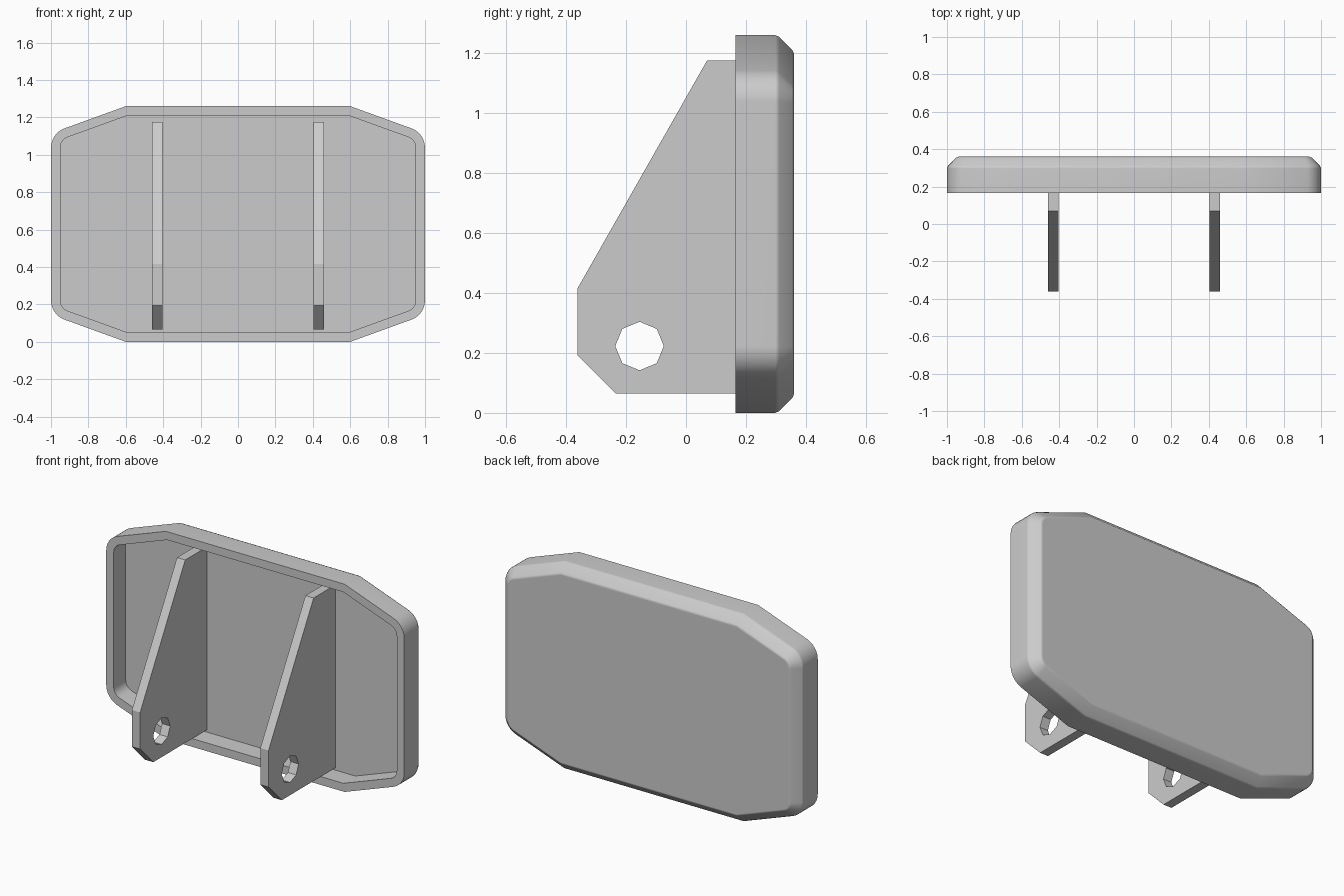
import bpy, bmesh
from math import sin, cos, tan, atan2, pi, radians

if "Cube" in bpy.data.objects:
    bpy.data.objects.remove(bpy.data.objects["Cube"])

HALF_W, HALF_H, MID_Z = 1.0, 0.63, 0.63
FLAT, CORNER = 0.60, 0.485        # half length of top edge, half height of side edge
ROUND, STEPS = 0.11, 6
SLOPE = atan2(HALF_W - FLAT, HALF_H - CORNER)   # normal angle of sloped edge


def outline(inset):
    """Eight-sided plate outline with rounded outer corners, as (x, z) points."""
    c = HALF_W * cos(SLOPE) + CORNER * sin(SLOPE)
    cx = HALF_W - ROUND
    cz = (c - ROUND - cx * cos(SLOPE)) / sin(SLOPE)
    r = ROUND - inset
    quarter = [(cx + r * cos(SLOPE * i / STEPS), cz + r * sin(SLOPE * i / STEPS))
               for i in range(STEPS + 1)]
    quarter.append((FLAT - inset * tan((pi / 2 - SLOPE) / 2), HALF_H - inset))
    right_up = quarter
    left_up = [(-x, z) for x, z in reversed(quarter)]
    upper = right_up + left_up
    lower = [(-x, -z) for x, z in upper]
    return [(x, z + MID_Z) for x, z in upper + lower]


# Plate: hollow front, softened chamfer round the back
rings = [(0.28, 0.05), (0.165, 0.05), (0.165, 0.0), (0.298, 0.0),
         (0.311, 0.006), (0.354, 0.049), (0.36, 0.062)]
bm = bmesh.new()
loops = [[bm.verts.new((x, y, z)) for x, z in outline(d)] for y, d in rings]
for a, b in zip(loops, loops[1:]):
    for i in range(len(a)):
        j = (i + 1) % len(a)
        bm.faces.new((a[i], a[j], b[j], b[i]))
bm.faces.new(loops[0])
bm.faces.new(loops[-1])
bmesh.ops.recalc_face_normals(bm, faces=bm.faces)
mesh = bpy.data.meshes.new("plate")
bm.to_mesh(mesh)
bm.free()
plate = bpy.data.objects.new("plate", mesh)
bpy.context.collection.objects.link(plate)
bpy.context.view_layer.objects.active = plate
plate.select_set(True)
bpy.ops.object.shade_smooth_by_angle(angle=radians(30))
weighted = plate.modifiers.new("weighted_normals", 'WEIGHTED_NORMAL')
weighted.keep_sharp = True

# Brackets: flat profile in y/z with an eight-sided pin hole
profile = [(0.283, 0.065), (0.283, 1.175), (0.07, 1.175),
           (-0.362, 0.415), (-0.362, 0.193), (-0.235, 0.065)]
hole = [(-0.155 + 0.081 * cos(i * pi / 4), 0.223 + 0.081 * sin(i * pi / 4))
        for i in range(8)]


def bracket(name, x):
    curve = bpy.data.curves.new(name, 'CURVE')
    curve.dimensions = '2D'
    curve.fill_mode = 'BOTH'
    curve.extrude = 0.0275
    for pts in (profile, hole):
        spline = curve.splines.new('POLY')
        spline.points.add(len(pts) - 1)
        for p, (u, v) in zip(spline.points, pts):
            p.co = (u, v, 0, 1)
        spline.use_cyclic_u = True
    ob = bpy.data.objects.new(name, curve)
    bpy.context.collection.objects.link(ob)
    ob.location.x = x
    ob.rotation_euler = (pi / 2, 0, pi / 2)
    bpy.ops.object.select_all(action='DESELECT')
    ob.select_set(True)
    bpy.context.view_layer.objects.active = ob
    bpy.ops.object.convert(target='MESH')
    bpy.ops.object.shade_flat()


bracket("left_bracket", -0.431)
bracket("right_bracket", 0.431)
